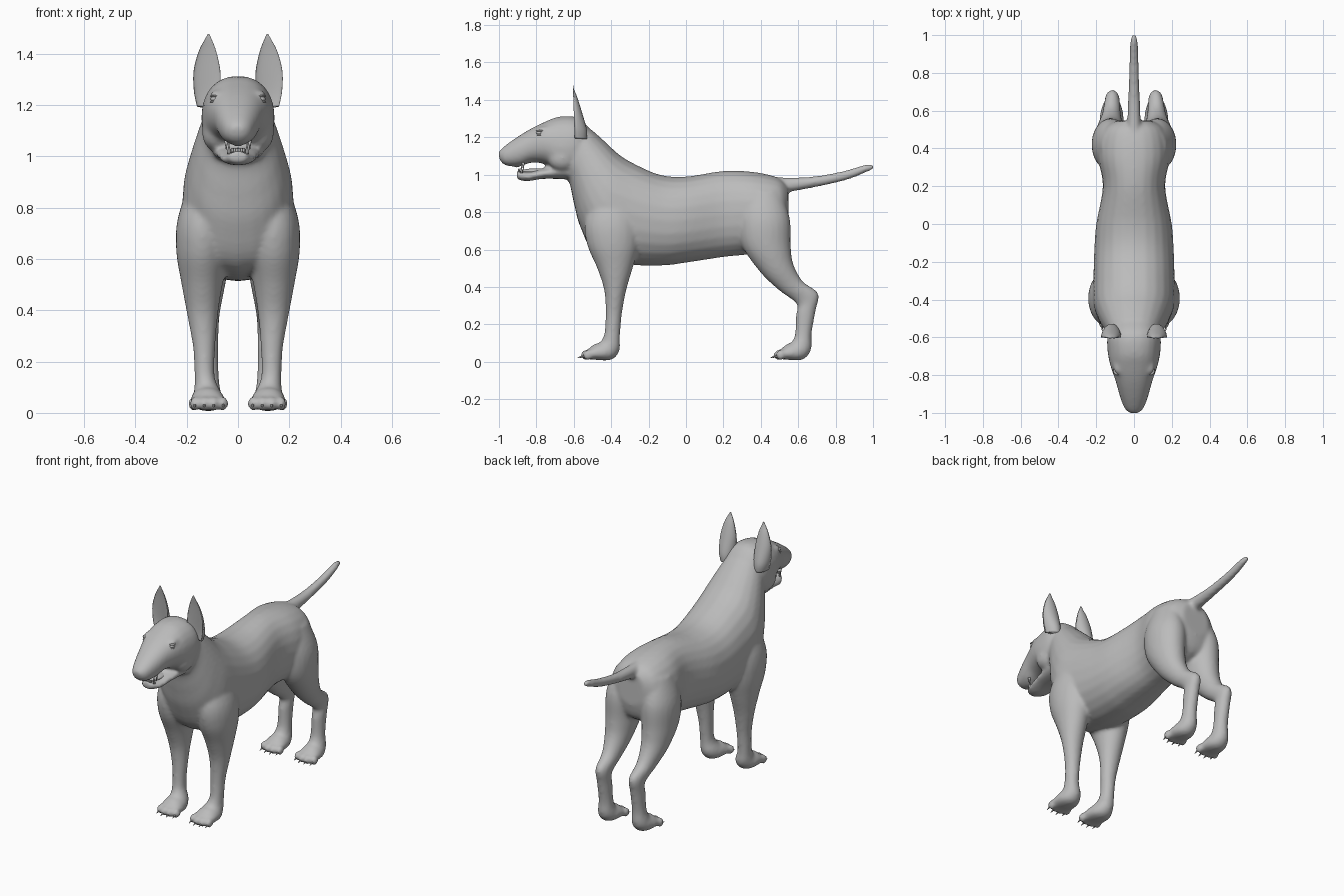
import bpy, bmesh
from math import sin, cos, pi
from mathutils import Vector, Matrix

cube = bpy.data.objects.get("Cube")
if cube:
    bpy.data.objects.remove(cube, do_unlink=True)

coat = bpy.data.materials.new("plain grey")
coat.use_nodes = True
grey = (0.5, 0.5, 0.5, 1)
coat.diffuse_color = grey
coat.node_tree.nodes["Principled BSDF"].inputs["Base Color"].default_value = grey

SIDES, STEPS = 24, 5


def spline(a, b, c, d, t):
    """Catmull-Rom blend of four cross-sections."""
    return [0.5 * (2 * q + (r - p) * t + (2 * p - 5 * q + 4 * r - s) * t * t
                   + (3 * q - p - 3 * r + s) * t ** 3)
            for p, q, r, s in zip(a, b, c, d)]


def power(value, exponent):
    return abs(value) ** exponent * (1 if value >= 0 else -1)


def loft(bm, sections, side=1, box=1.0, cup=1.0):
    """Tube through sections: (y, z) of one edge, (y, z) of the opposite edge,
    half width, centre x. A negative cup hollows the first edge."""
    rows = [list(s) + [0] * (6 - len(s)) for s in sections]
    rows = [rows[0]] + rows + [rows[-1]]
    smooth = []
    for i in range(1, len(rows) - 2):
        smooth += [spline(*rows[i - 1:i + 3], k / STEPS) for k in range(STEPS)]
    smooth.append(rows[-1])
    rings = []
    for y1, z1, y2, z2, width, x in smooth:
        centre = Vector((side * x, (y1 + y2) / 2, (z1 + z2) / 2))
        half = Vector((0, (y1 - y2) / 2, (z1 - z2) / 2))
        ring = []
        for k in range(SIDES):
            angle = 2 * pi * k / SIDES
            c, s = power(cos(angle), box), power(sin(angle), box)
            ring.append(bm.verts.new(centre + Vector((c * width, 0, 0))
                                     + half * s * (cup if s > 0 else 1)))
        rings.append(ring)
    faces = [bm.faces.new(rings[0]), bm.faces.new(rings[-1])]
    for a, b in zip(rings, rings[1:]):
        for k in range(SIDES):
            n = (k + 1) % SIDES
            faces.append(bm.faces.new((a[k], a[n], b[n], b[k])))
    bmesh.ops.recalc_face_normals(bm, faces=faces)


def ball(bm, centre, size):
    matrix = Matrix.Translation(centre) @ Matrix.Diagonal((*size, 1))
    bmesh.ops.create_uvsphere(bm, u_segments=16, v_segments=10, radius=1, matrix=matrix)


def spike(bm, centre, radius, length, tilt):
    matrix = Matrix.Translation(centre) @ Matrix.Rotation(tilt, 4, "X")
    bmesh.ops.create_cone(bm, cap_ends=True, segments=8, radius1=radius,
                          radius2=radius / 8, depth=length, matrix=matrix)


def finish(name, bm):
    mesh = bpy.data.meshes.new(name)
    bm.to_mesh(mesh)
    bm.free()
    mesh.materials.append(coat)
    mesh.polygons.foreach_set("use_smooth", [True] * len(mesh.polygons))
    obj = bpy.data.objects.new(name, mesh)
    bpy.context.collection.objects.link(obj)
    return obj


# Torso and neck, from rump to throat: back edge, belly edge, half width
torso = [
    (.545, .94, .55, .74, .09), (.49, .985, .51, .64, .165),
    (.36, 1.015, .36, .58, .19), (.2, 1.02, .2, .56, .165),
    (0, .99, 0, .53, .2), (-.14, 1, -.12, .515, .21),
    (-.28, 1.06, -.3, .52, .215), (-.36, 1.11, -.48, .57, .215),
    (-.42, 1.165, -.565, .72, .19), (-.47, 1.21, -.6, .85, .165),
    (-.52, 1.25, -.63, .97, .14), (-.6, 1.28, -.7, 1.03, .12)]

# Egg-shaped skull and muzzle, then the lower jaw
skull = [
    (-.5, 1.23, -.56, 1.04, .11), (-.58, 1.305, -.6, 1, .14),
    (-.68, 1.31, -.67, .985, .14), (-.76, 1.28, -.74, 1.05, .125),
    (-.84, 1.24, -.82, 1.065, .098), (-.92, 1.19, -.89, 1.045, .077),
    (-.98, 1.145, -.965, 1.05, .052), (-1.003, 1.12, -.997, 1.08, .025)]
jaw = [
    (-.64, 1.06, -.62, .975, .1), (-.76, 1.035, -.76, .978, .083),
    (-.85, 1.015, -.85, .965, .065), (-.905, 1.025, -.905, .975, .035)]

# Tail
tail = [
    (.46, .99, .46, .89, .04), (.56, .985, .54, .905, .036),
    (.7, .993, .7, .935, .03), (.85, 1.022, .86, .972, .025),
    (.96, 1.055, .97, 1.015, .02), (1.003, 1.055, 1.003, 1.03, .011)]

# Legs: front edge, rear edge, half width, centre x
foreleg = [
    (-.48, .92, -.3, .92, .06, .12), (-.54, .76, -.25, .76, .1, .135),
    (-.53, .63, -.25, .63, .103, .138), (-.475, .5, -.285, .5, .08, .14),
    (-.437, .38, -.32, .38, .06, .138), (-.43, .25, -.343, .25, .043, .132),
    (-.437, .15, -.353, .13, .04, .13), (-.46, .105, -.355, .06, .052, .12),
    (-.49, .095, -.4, .01, .066, .118), (-.52, .07, -.5, .012, .068, .115),
    (-.54, .045, -.535, .02, .055, .113)]
hindleg = [
    (.3, .9, .5, .92, .06, .11), (.28, .76, .555, .77, .1, .12),
    (.3, .62, .56, .62, .095, .125), (.4, .475, .575, .52, .075, .125),
    (.5, .38, .625, .43, .052, .12), (.59, .31, .708, .365, .04, .115),
    (.588, .25, .693, .27, .039, .115), (.583, .15, .672, .15, .04, .115),
    (.565, .105, .668, .06, .05, .117), (.54, .095, .62, .01, .062, .118),
    (.51, .07, .53, .012, .066, .118), (.49, .045, .495, .02, .055, .118)]

bm = bmesh.new()
claws = bmesh.new()
loft(bm, torso, box=.9)
loft(bm, skull, box=.9)
loft(bm, jaw)
loft(bm, tail)
for side in (1, -1):
    for leg in (foreleg, hindleg):
        loft(bm, leg, side)
        # Four toes with claws on each paw
        tip, x = leg[-1][0], leg[-1][5]
        for i in range(4):
            middle = .012 if i in (1, 2) else 0
            tx = side * (x + (i - 1.5) * .037)
            ball(bm, (tx, tip + .016 - middle, .036), (.021, .028, .028))
            spike(claws, (tx, tip - .013 - middle, .026), .007, .03, 1.9)
    # Brow and cheek swellings
    ball(bm, (side * .08, -.755, 1.235), (.03, .045, .025))
    ball(bm, (side * .085, -.66, 1.09), (.055, .08, .07))

# Blend all the volumes into one soft skin
body = finish("body", bm)
remesh = body.modifiers.new("blend", "REMESH")
remesh.mode = "VOXEL"
remesh.voxel_size = .01
remesh.use_smooth_shade = True
relax = body.modifiers.new("soften", "SMOOTH")
relax.factor = .5
relax.iterations = 9
finish("claws", claws)

# Upright ears hollowed at the front
ear = [
    (-.66, 1.2, -.53, 1.19, .045, .115), (-.665, 1.27, -.53, 1.24, .052, .12),
    (-.645, 1.34, -.555, 1.33, .052, .121), (-.625, 1.41, -.58, 1.41, .034, .119),
    (-.612, 1.455, -.598, 1.455, .014, .116), (-.607, 1.477, -.603, 1.477, .003, .115)]
for side, label in ((1, "left"), (-1, "right")):
    bm = bmesh.new()
    loft(bm, ear, side, cup=-.25)
    finish(label + "_ear", bm)

    # Eye with a heavy upper and lower lid
    bm = bmesh.new()
    ball(bm, (side * .09, -.783, 1.224), (.017, .018, .012))
    finish(label + "_eye", bm)
    bm = bmesh.new()
    for lift in (.011, -.011):
        ball(bm, (side * .09, -.778, 1.224 + lift), (.02, .023, .006))
    finish(label + "_eyelids", bm)

# Teeth and tongue in the open mouth
bm = bmesh.new()
for side in (1, -1):
    spike(bm, (side * .035, -.88, 1.03), .008, .04, 0)
    spike(bm, (side * .046, -.87, 1.045), .008, .04, pi)
for i in range(6):
    ball(bm, ((i - 2.5) * .009, -.893, 1.024), (.005, .005, .009))
finish("teeth", bm)
bm = bmesh.new()
ball(bm, (0, -.8, 1.02), (.04, .08, .014))
finish("tongue", bm)
